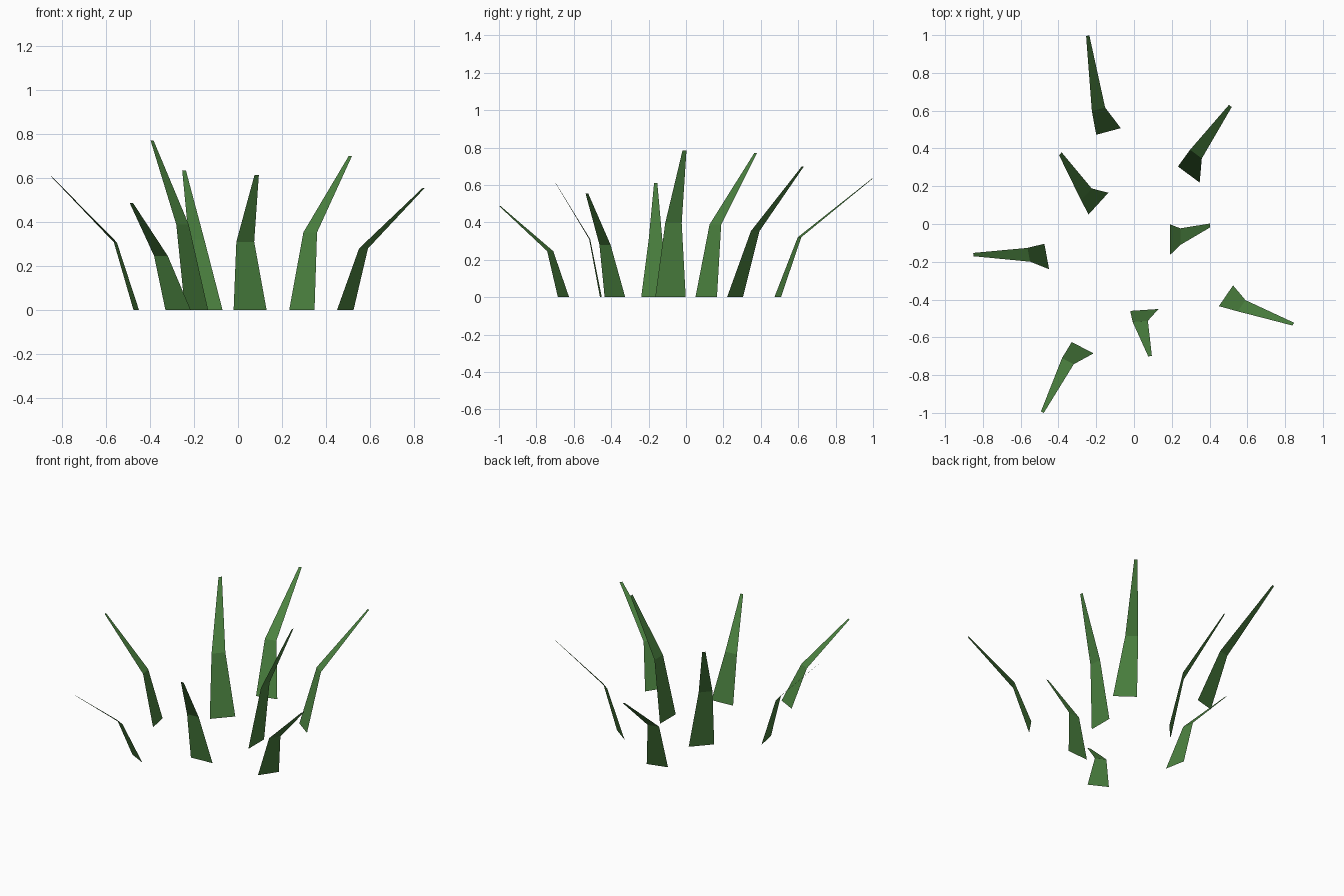
import bpy
import bmesh
from mathutils import Vector

# Remove the default object
default = bpy.data.objects.get("Cube")
if default:
    bpy.data.objects.remove(default, do_unlink=True)


def make_material(name, color):
    """Flat colour shown both in the viewport and in a render."""
    material = bpy.data.materials.new(name)
    material.use_nodes = True
    material.diffuse_color = color
    shader = material.node_tree.nodes["Principled BSDF"]
    shader.inputs["Base Color"].default_value = color
    shader.inputs["Roughness"].default_value = 1
    return material


GRASS = make_material("grass_green", (0.07, 0.22, 0.05, 1))

# Width of the fold and the tip compared with the root, and height of the fold
FOLD_WIDTH, TIP_WIDTH, FOLD_HEIGHT = 0.54, 0.13, 0.505


def grass_blade(name, root, fold, tip, side, height):
    """Flat blade of two tapering quads that bends outward at a fold."""
    bm = bmesh.new()
    side = Vector((*side, 0))
    sections = (
        (root, 0, 1),
        (fold, height * FOLD_HEIGHT, FOLD_WIDTH),
        (tip, height, TIP_WIDTH),
    )
    edges = []
    for (x, y), z, width in sections:
        centre = Vector((x, y, z))
        half = side * width / 2
        edges.append((bm.verts.new(centre - half), bm.verts.new(centre + half)))
    # Faces look inward and up
    for lower, upper in zip(edges, edges[1:]):
        bm.faces.new((lower[1], lower[0], upper[0], upper[1]))
    mesh = bpy.data.meshes.new(name)
    bm.to_mesh(mesh)
    bm.free()
    mesh.materials.append(GRASS)
    blade = bpy.data.objects.new(name, mesh)
    bpy.context.collection.objects.link(blade)
    return blade


# Ring of blades: root centre, fold centre, tip centre, root edge, height
grass_blade("back_blade", root=(-.135, .49), fold=(-.188, .607),
            tip=(-.245, .997), side=(-.13, -.035), height=.635)
grass_blade("back_left_blade", root=(.29, .262), fold=(.328, .37),
            tip=(.51, .625), side=(-.115, .085), height=.7)
grass_blade("back_right_blade", root=(-.188, .108), fold=(-.252, .157),
            tip=(-.39, .372), side=(-.105, -.115), height=.77)
grass_blade("right_blade", root=(-.462, -.172), fold=(-.557, -.163),
            tip=(-.85, -.162), side=(.025, -.135), height=.61)
grass_blade("left_blade", root=(.19, -.083), fold=(.245, -.067),
            tip=(.402, -.008), side=(0, .163), height=.785)
grass_blade("front_left_blade", root=(.487, -.38), fold=(.57, -.433),
            tip=(.843, -.53), side=(.075, .11), height=.555)
grass_blade("front_blade", root=(.055, -.455), fold=(.033, -.515),
            tip=(.085, -.7), side=(.15, .01), height=.615)
grass_blade("front_right_blade", root=(-.272, -.655), fold=(-.35, -.726),
            tip=(-.485, -.996), side=(.115, -.06), height=.488)
